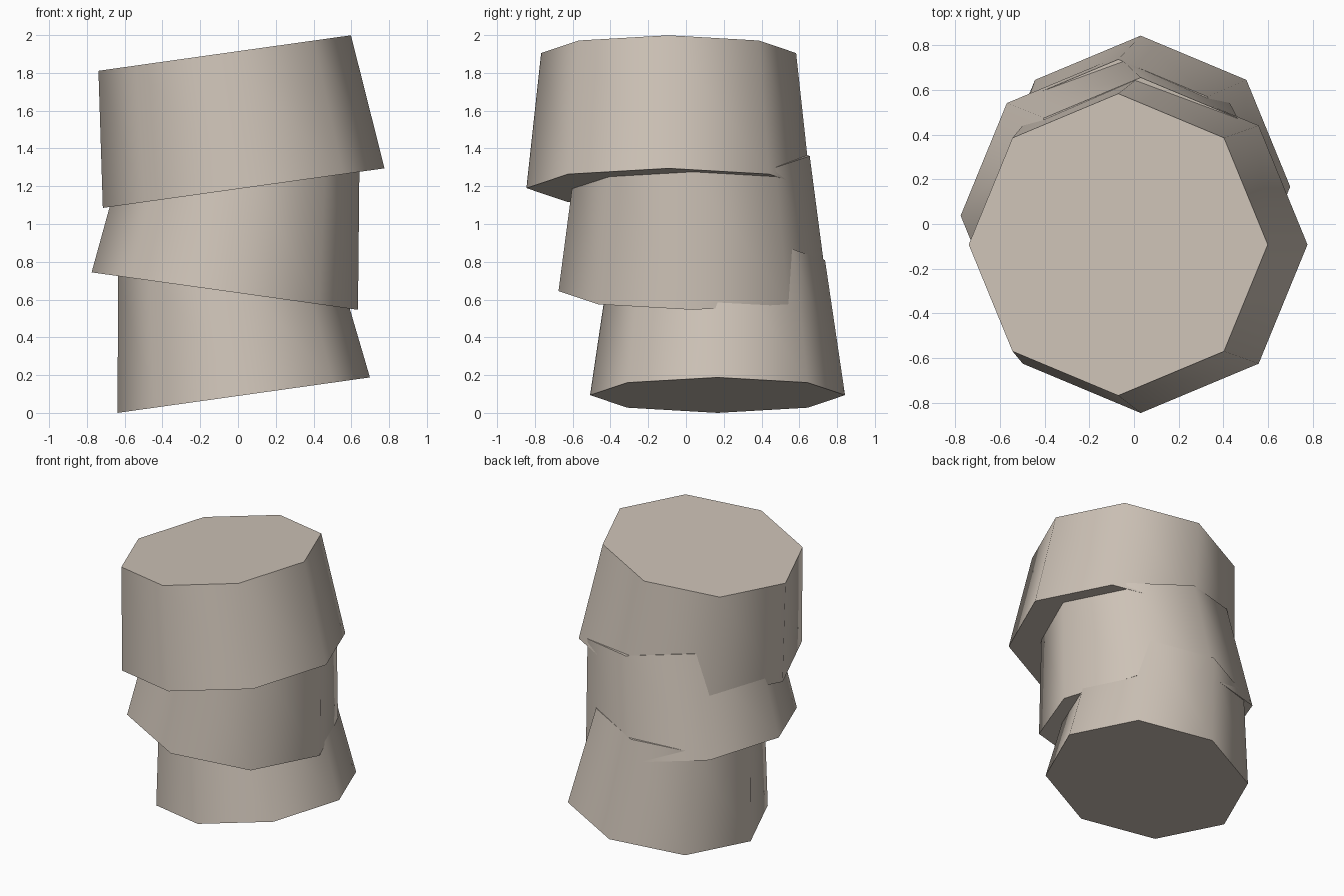
import bpy, math
from mathutils import Matrix, Vector

if "Cube" in bpy.data.objects:
    bpy.data.objects.remove(bpy.data.objects["Cube"])

stone = bpy.data.materials.new("pale stone")
stone.diffuse_color = (0.61, 0.54, 0.47, 1)
stone.use_nodes = True
stone.node_tree.nodes["Principled BSDF"].inputs["Base Color"].default_value = stone.diffuse_color

TILT = math.radians(8.0)
LENGTH = 0.722


def drum(name, base, r_base, r_top, tilt):
    """Tapered eight-sided drum, tilted about y; base is the centre of its lower face."""
    bpy.ops.mesh.primitive_cone_add(vertices=8, radius1=r_base, radius2=r_top,
                                    depth=LENGTH, end_fill_type='NGON')
    ob = bpy.context.object
    ob.name = name
    ob.data.transform(Matrix.Translation(Vector(base))
                      @ Matrix.Rotation(tilt, 4, 'Y')
                      @ Matrix.Translation((0, 0, LENGTH / 2)))
    ob.data.materials.append(stone)
    # round-looking sides, crisp end caps
    bpy.ops.object.shade_smooth_by_angle(angle=math.radians(60))


# three stacked drums leaning alternately left and right
drum("bottom_drum", (0.03, 0.167, 0.094), 0.675, 0.569, -TILT)
drum("middle_drum", (-0.07, 0.037, 0.645), 0.712, 0.618, TILT)
drum("top_drum", (0.03, -0.092, 1.19), 0.753, 0.675, -TILT)
